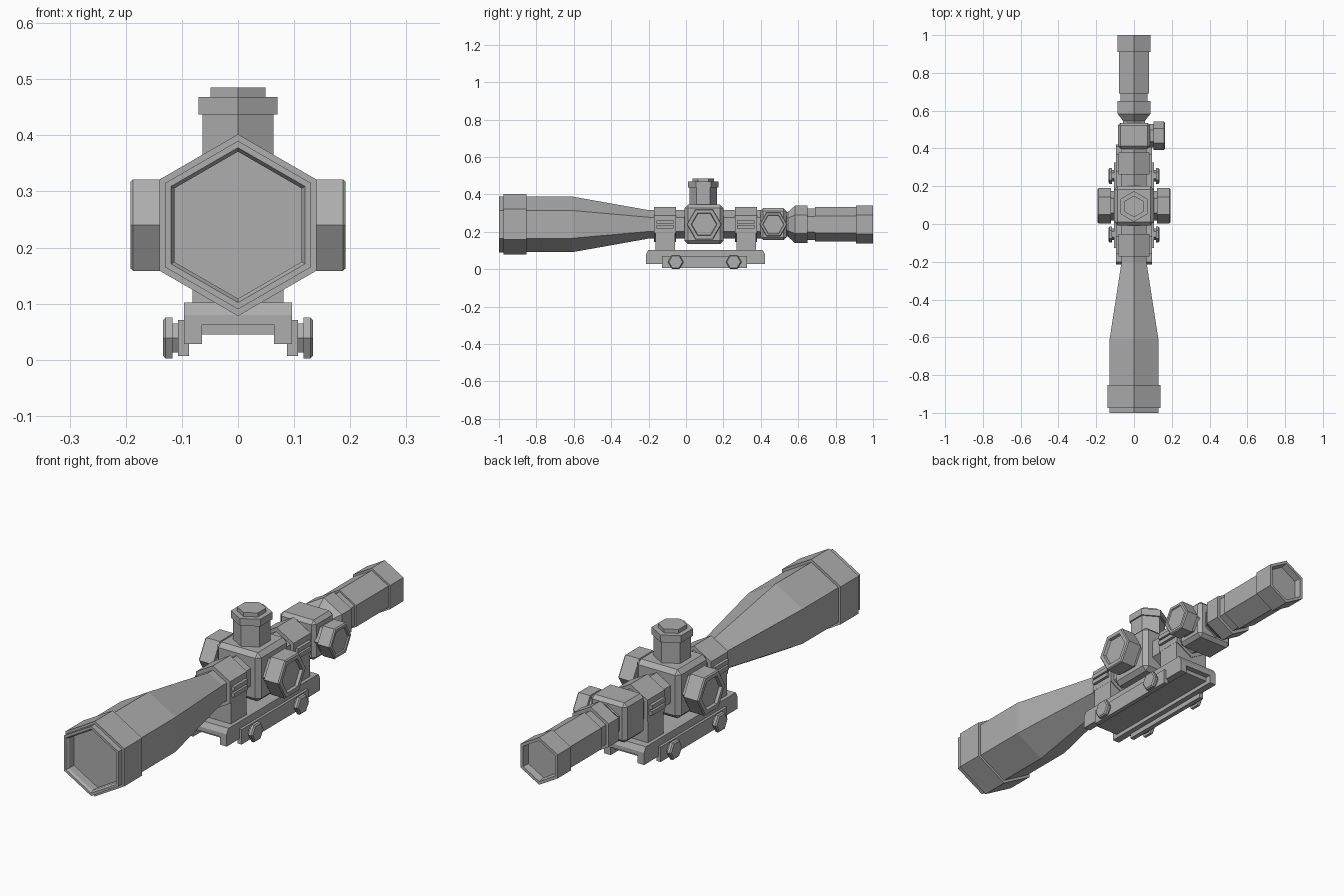
import bpy, bmesh
from math import sin, cos, pi

cube = bpy.data.objects.get("Cube")
if cube:
    bpy.data.objects.remove(cube)

grey = bpy.data.materials.new("matte grey")
grey.use_nodes = True
COLOUR = (0.42, 0.42, 0.42, 1)
grey.diffuse_color = COLOUR
grey.node_tree.nodes["Principled BSDF"].inputs["Base Color"].default_value = COLOUR

AXIS_Z = 0.24    # optical axis height
TURRET_Y = 0.097


def finish(name, bm):
    bmesh.ops.recalc_face_normals(bm, faces=bm.faces)
    mesh = bpy.data.meshes.new(name)
    bm.to_mesh(mesh)
    bm.free()
    mesh.materials.append(grey)
    obj = bpy.data.objects.new(name, mesh)
    bpy.context.collection.objects.link(obj)
    return obj


def hex_turn(name, axis, centre, profile, side=1):
    """Six-sided solid from (position, radius) pairs along an axis."""
    bm = bmesh.new()
    rings = []
    for t, r in profile:
        ring = []
        for k in range(6):
            s, c = r * sin(k * pi / 3), r * cos(k * pi / 3)
            p = {"x": (t * side, c, s), "y": (s, t, c), "z": (s, c, t)}[axis]
            ring.append(bm.verts.new([a + b for a, b in zip(p, centre)]))
        rings.append(ring)
    for a, b in zip(rings, rings[1:]):
        for k in range(6):
            n = (k + 1) % 6
            bm.faces.new((a[k], a[n], b[n], b[k]))
    bm.faces.new(rings[0])
    bm.faces.new(rings[-1])
    return finish(name, bm)


def box(name, x, y, z, bevel=0, taper=0):
    """Box from ranges; taper pulls the top in at both y ends."""
    bm = bmesh.new()
    bmesh.ops.create_cube(bm, size=1)
    for v in bm.verts:
        top = v.co.z > 0
        inset = taper * (1 if v.co.y < 0 else -1) if top else 0
        v.co = (x[v.co.x > 0], y[v.co.y > 0] + inset, z[top])
    if bevel:
        bmesh.ops.bevel(bm, geom=bm.edges[:], offset=bevel, segments=1, affect="EDGES")
    return finish(name, bm)


def span(side, a, b):
    return tuple(sorted((side * a, side * b)))


# Objective bell with recessed front lens
hex_turn("objective_bell", "y", (0, 0, AXIS_Z), [
    (-0.955, 0.131), (-0.99, 0.131), (-1.0, 0.138), (-1.0, 0.150), (-0.975, 0.150),
    (-0.975, 0.162), (-0.853, 0.162), (-0.853, 0.149), (-0.61, 0.149), (-0.2, 0.076)])

# Main tube
hex_turn("main_tube", "y", (0, 0, AXIS_Z), [(-0.2, 0.076), (0.42, 0.076)])

# Eyepiece with recessed rear lens
hex_turn("eyepiece", "y", (0, 0, AXIS_Z), [
    (0.52, 0.066), (0.545, 0.066), (0.583, 0.1), (0.65, 0.1), (0.65, 0.084),
    (0.69, 0.084), (0.69, 0.092), (0.91, 0.092), (0.91, 0.102), (1.0, 0.102),
    (1.0, 0.088), (0.97, 0.083)])

# Turret housing and magnification housing
box("turret_housing", (-0.105, 0.105), (-0.008, 0.2), (0.135, 0.345), 0.018)
box("rear_housing", (-0.086, 0.086), (0.398, 0.536), (0.156, 0.327), 0.015)

# Side turrets with dished faces
for side, label in ((1, "left"), (-1, "right")):
    hex_turn(label + "_turret", "x", (0, TURRET_Y, AXIS_Z), [
        (0.09, 0.078), (0.122, 0.078), (0.122, 0.094), (0.187, 0.094),
        (0.192, 0.089), (0.192, 0.070), (0.180, 0.066)], side)

# Focus knob on the rear housing
hex_turn("focus_knob", "x", (0, 0.467, AXIS_Z), [
    (0.08, 0.062), (0.104, 0.062), (0.104, 0.075), (0.158, 0.075),
    (0.163, 0.070), (0.163, 0.058), (0.158, 0.055)])

# Top turret with stepped cap
hex_turn("top_turret", "z", (0, TURRET_Y - 0.004, 0), [
    (0.32, 0.073), (0.437, 0.073), (0.437, 0.081), (0.468, 0.081),
    (0.468, 0.057), (0.485, 0.057)])

# Mount rings, pedestals and clamp flanges
for label, y0, y1 in (("front", -0.171, -0.054), ("rear", 0.262, 0.379)):
    hex_turn(label + "_ring", "y", (0, 0, AXIS_Z), [(y0, 0.094), (y1, 0.094)])
    box(label + "_pedestal", (-0.081, 0.081), (y0 + 0.008, y1 - 0.004), (0.095, 0.235))
    for side, name in ((1, "left"), (-1, "right")):
        x = span(side, 0.075, 0.094)
        for part, z in (("lower", (0.218, 0.236)), ("upper", (0.244, 0.262))):
            box(f"{label}_{name}_{part}_flange", x, (y0 + 0.012, y1 - 0.012), z)

# Rail base: chamfered slab, rails and inner pad
BASE_Y = (-0.214, 0.422)
box("base_slab_top", (-0.096, 0.096), BASE_Y, (0.08, 0.102), taper=0.012)
box("base_slab", (-0.096, 0.096), BASE_Y, (0.0625, 0.08))
box("base_pad", (-0.064, 0.064), (-0.19, 0.398), (0.045, 0.0625))

# Rails, clamp bars and hex nuts on both sides
for side, name in ((1, "left"), (-1, "right")):
    box(name + "_rail", span(side, 0.064, 0.096), BASE_Y, (0.028, 0.0625))
    box(name + "_clamp_bar", span(side, 0.087, 0.107), (-0.128, 0.326), (0.007, 0.071))
    for label, y in (("front", -0.055), ("rear", 0.255)):
        hex_turn(f"{label}_{name}_nut", "x", (0, y, 0.039), [
            (0.1, 0.030), (0.117, 0.030), (0.117, 0.042), (0.129, 0.042),
            (0.134, 0.036)], side)
